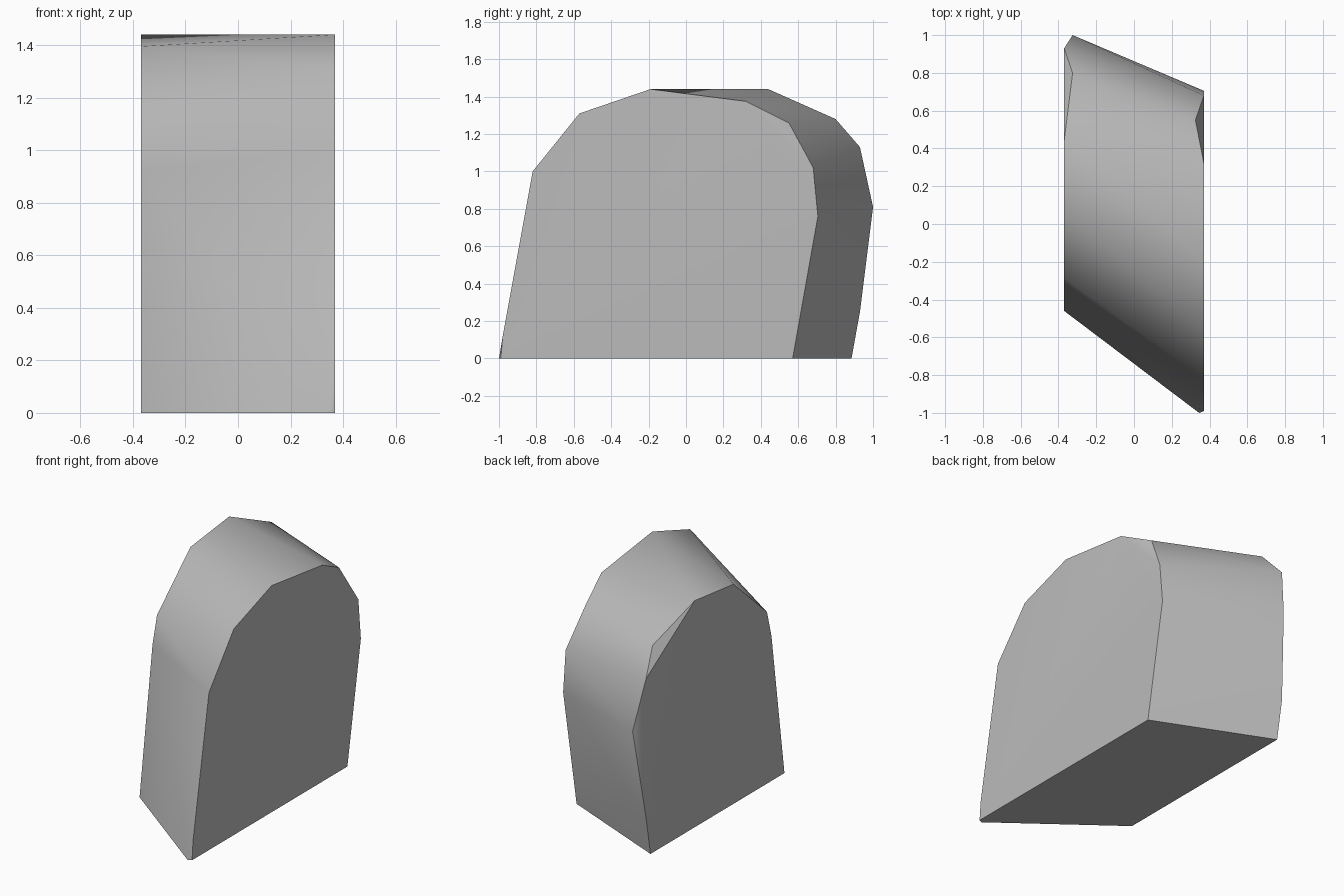
import bpy
import bmesh
import math

old = bpy.data.objects.get("Cube")
if old:
    bpy.data.objects.remove(old, do_unlink=True)

HALF_WIDTH = 0.37

# Side profiles as (y, z), one for each flat cap of the slanted block
right_cap = [(-0.99, 0), (-0.98, 0.12), (-0.82, 1), (-0.57, 1.31), (-0.19, 1.44),
             (0.32, 1.375), (0.68, 1.02), (0.705, 0.76), (0.57, 0)]
left_cap = [(-0.46, 0), (-0.33, 0.92), (-0.285, 1.09), (0.05, 1.395), (0.44, 1.44),
            (0.93, 1.13), (0.93, 0.25), (0.885, 0)]

# Corner points set slightly inside the caps, giving the small bevel facets
bevel_points = [(0.345, -1, 0), (0.325, 0.55, 1.26), (0.325, 0.585, 0),
                (-0.325, 0.8, 1.28), (-0.325, 1, 0.81)]


def make_material(name, colour):
    mat = bpy.data.materials.new(name)
    mat.use_nodes = True
    mat.diffuse_color = colour
    bsdf = next(n for n in mat.node_tree.nodes if n.type == 'BSDF_PRINCIPLED')
    bsdf.inputs["Base Color"].default_value = colour
    return mat


def make_hull(name, points, mat):
    """Wrap the points in a convex shell and merge its flat areas."""
    bm = bmesh.new()
    for point in points:
        bm.verts.new(point)
    bmesh.ops.convex_hull(bm, input=bm.verts[:])
    bmesh.ops.dissolve_limit(bm, angle_limit=math.radians(0.5),
                             verts=bm.verts[:], edges=bm.edges[:])
    bmesh.ops.recalc_face_normals(bm, faces=bm.faces[:])
    mesh = bpy.data.meshes.new(name)
    bm.to_mesh(mesh)
    bm.free()
    mesh.materials.append(mat)
    obj = bpy.data.objects.new(name, mesh)
    bpy.context.collection.objects.link(obj)
    return obj


# Slanted block with a rounded top
points = [(HALF_WIDTH, y, z) for y, z in right_cap]
points += [(-HALF_WIDTH, y, z) for y, z in left_cap]
points += bevel_points
block = make_hull("rounded_block", points, make_material("light grey", (0.5, 0.5, 0.5, 1)))

# Soft shading around the rim, crisp edges at the caps and base
bpy.ops.object.select_all(action='DESELECT')
block.select_set(True)
bpy.context.view_layer.objects.active = block
bpy.ops.object.shade_smooth_by_angle(angle=math.radians(35))
